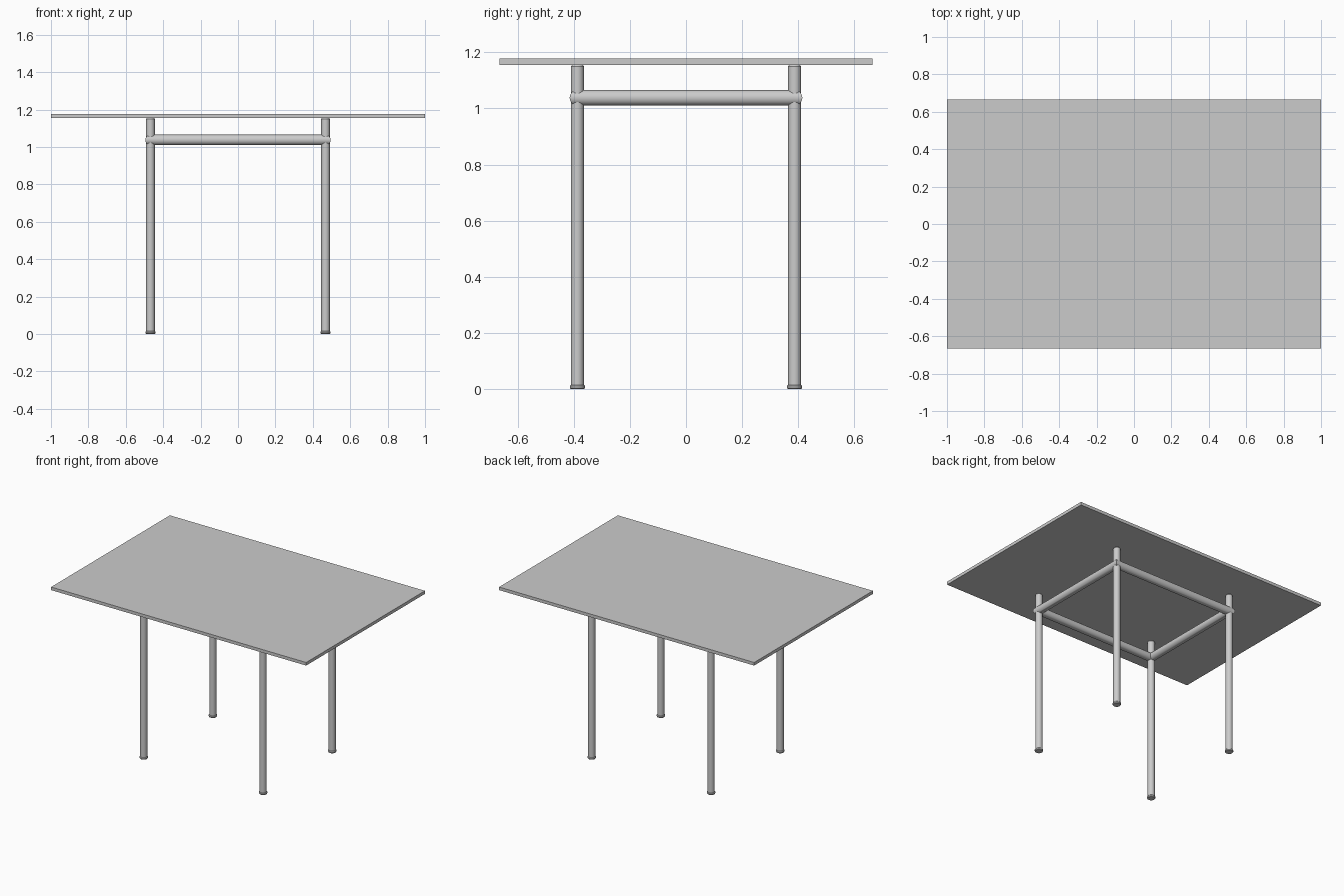
import bpy, bmesh
from math import cos, sin, tau, radians

if "Cube" in bpy.data.objects:
    bpy.data.objects.remove(bpy.data.objects["Cube"], do_unlink=True)

LEG_X, LEG_Y = 0.468, 0.387
TOP_UNDER, TOP_Z = 1.155, 1.177
SIDES = 32

grey = bpy.data.materials.new("light_grey")
grey.use_nodes = True
colour = (0.6, 0.6, 0.6, 1)
grey.diffuse_color = colour
grey.node_tree.nodes["Principled BSDF"].inputs["Base Color"].default_value = colour


def add_object(name, bm, smooth=True):
    bmesh.ops.recalc_face_normals(bm, faces=bm.faces)
    mesh = bpy.data.meshes.new(name)
    bm.to_mesh(mesh)
    bm.free()
    mesh.materials.append(grey)
    obj = bpy.data.objects.new(name, mesh)
    bpy.context.collection.objects.link(obj)
    if smooth:
        bpy.ops.object.select_all(action='DESELECT')
        obj.select_set(True)
        bpy.context.view_layer.objects.active = obj
        bpy.ops.object.shade_smooth_by_angle(angle=radians(35))
    return obj


def bridge(bm, a, b):
    n = len(a)
    for i in range(n):
        j = (i + 1) % n
        bm.faces.new((a[i], a[j], b[j], b[i]))


def turned(name, profile, x, y):
    """Closed solid of revolution from (radius, z) points."""
    bm = bmesh.new()
    rings = [[bm.verts.new((x + r * cos(tau * i / SIDES), y + r * sin(tau * i / SIDES), z))
              for i in range(SIDES)] for r, z in profile]
    for a, b in zip(rings, rings[1:]):
        bridge(bm, a, b)
    bm.faces.new(rings[0])
    bm.faces.new(rings[-1])
    return add_object(name, bm)


# Table top: thin flat slab
bm = bmesh.new()
bmesh.ops.create_cube(bm, size=1)
bmesh.ops.scale(bm, vec=(2, 1.33, TOP_Z - TOP_UNDER), verts=bm.verts)
bmesh.ops.translate(bm, vec=(0, 0, (TOP_Z + TOP_UNDER) / 2), verts=bm.verts)
add_object("table_top", bm, smooth=False)

# Four tube legs with foot caps
leg_profile = [(0.023, 0.01), (0.023, 1.15), (0.019, TOP_UNDER)]
foot_profile = [(0.024, 0), (0.027, 0.004), (0.027, 0.011), (0.023, 0.015)]
for sx, side in ((1, "left"), (-1, "right")):
    for sy, end in ((-1, "front"), (1, "back")):
        turned(f"{end}_{side}_leg", leg_profile, sx * LEG_X, sy * LEG_Y)
        turned(f"{end}_{side}_foot", foot_profile, sx * LEG_X, sy * LEG_Y)

# Rail frame: round tube with mitred corners
RAIL_R, RAIL_Z = 0.0275, 1.038
bm = bmesh.new()
corners = []
for sx, sy in ((1, 1), (-1, 1), (-1, -1), (1, -1)):
    ring = []
    for i in range(SIDES):
        out = RAIL_R * cos(tau * i / SIDES)
        ring.append(bm.verts.new((sx * (LEG_X + out), sy * (LEG_Y + out),
                                  RAIL_Z + RAIL_R * sin(tau * i / SIDES))))
    corners.append(ring)
for k in range(4):
    bridge(bm, corners[k], corners[(k + 1) % 4])
add_object("rail_frame", bm)
